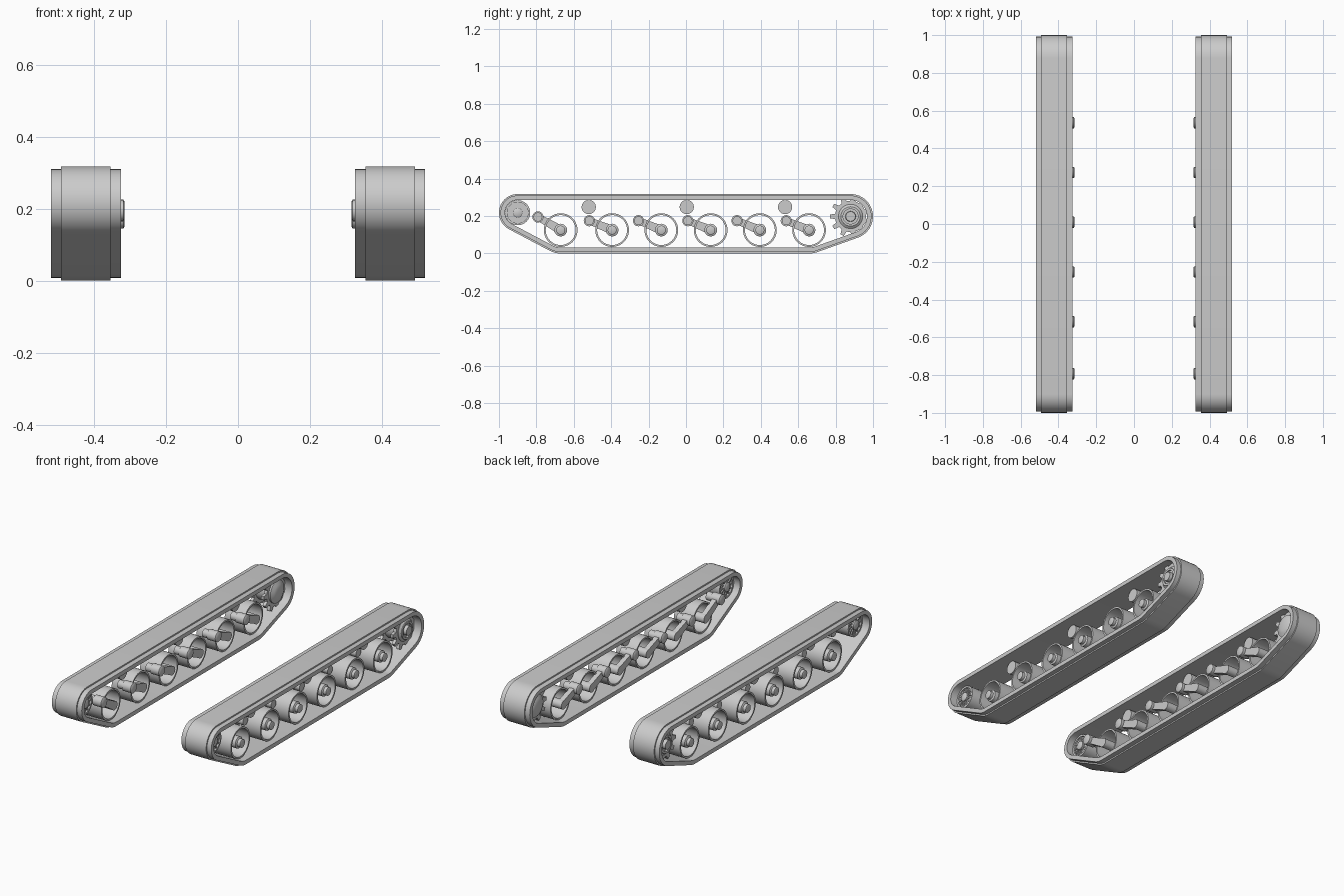
import bpy, bmesh, math
from math import cos, sin, pi

cube = bpy.data.objects.get("Cube")
if cube:
    bpy.data.objects.remove(cube, do_unlink=True)

grey = bpy.data.materials.new("plain grey")
grey.use_nodes = True
grey.diffuse_color = (0.6, 0.6, 0.6, 1)
grey.node_tree.nodes["Principled BSDF"].inputs["Base Color"].default_value = (0.6, 0.6, 0.6, 1)


def loft(name, rings, closed=False):
    """Skin a row of equal rings, mirrored to the other side of the model."""
    bm = bmesh.new()
    rows = [[bm.verts.new(p) for p in ring] for ring in rings]
    n = len(rows[0])
    pairs = list(zip(rows, rows[1:]))
    if closed:
        pairs.append((rows[-1], rows[0]))
    for a, b in pairs:
        for i in range(n):
            j = (i + 1) % n
            bm.faces.new((a[i], a[j], b[j], b[i]))
    if not closed:
        bm.faces.new(rows[0])
        bm.faces.new(rows[-1])
    bmesh.ops.recalc_face_normals(bm, faces=bm.faces)
    mesh = bpy.data.meshes.new(name)
    bm.to_mesh(mesh)
    bm.free()
    mesh.materials.append(grey)
    obj = bpy.data.objects.new(name, mesh)
    bpy.context.collection.objects.link(obj)
    bpy.ops.object.select_all(action='DESELECT')
    obj.select_set(True)
    bpy.context.view_layer.objects.active = obj
    bpy.ops.object.shade_smooth_by_angle(angle=math.radians(35))
    obj.modifiers.new("other side", 'MIRROR')
    return obj


def lathe(name, y, z, profile, closed=False, n=32):
    """Turn (x, radius) points around a sideways axle."""
    rings = [[(x, y + r * cos(2 * pi * k / n), z + r * sin(2 * pi * k / n))
              for k in range(n)] for x, r in profile]
    return loft(name, rings, closed)


def prism(name, outline, x0, x1):
    return loft(name, [[(x, y, z) for y, z in outline] for x in (x0, x1)])


def belt(circles, off=0.0, steps=14):
    """Outline of a belt stretched around circles given counter-clockwise."""
    count = len(circles)
    angles = []
    for i in range(count):
        y0, z0, r0 = circles[i]
        y1, z1, r1 = circles[(i + 1) % count]
        dy, dz = y1 - y0, z1 - z0
        angles.append(math.atan2(dz, dy) - math.acos((r0 - r1) / math.hypot(dy, dz)))
    points = []
    for i, (y, z, r) in enumerate(circles):
        start = angles[i - 1]
        sweep = (angles[i] - start) % (2 * pi)
        for k in range(steps + 1):
            a = start + sweep * k / steps
            points.append((y + (r + off) * cos(a), z + (r + off) * sin(a)))
    return points


# Track loop: thick centre band with a thinner rim on each edge
IDLER = (-0.9, 0.218)
SPROCKET = (0.88, 0.198)
path = [(-0.67, 0.125, 0.125), (0.66, 0.125, 0.125), (*SPROCKET, 0.12), (*IDLER, 0.1)]
section = [(0.325, -0.032), (0.325, -0.008), (0.355, -0.008), (0.355, 0),
           (0.492, 0), (0.492, -0.008), (0.52, -0.008), (0.52, -0.032)]
loft("track_loop", [[(x, y, z) for y, z in belt(path, off)] for x, off in section], True)

# Road wheels: open rim, stepped hub, swing arm and pivot
for i, y in enumerate((-0.67, -0.395, -0.132, 0.132, 0.395, 0.658)):
    z = 0.125
    py, pz = y - 0.122, 0.195 if i == 0 else 0.175
    tag = f"_{i + 1}"
    lathe("wheel_rim" + tag, y, z,
          [(0.36, 0.08), (0.36, 0.09), (0.485, 0.09), (0.485, 0.08)], True, 40)
    lathe("wheel_hub" + tag, y, z,
          [(0.335, 0.026), (0.44, 0.026), (0.44, 0.034), (0.475, 0.034),
           (0.48, 0.024), (0.498, 0.024), (0.5, 0.02)], n=20)
    prism("swing_arm" + tag, belt([(y, z, 0.024), (py, pz, 0.018)], steps=10), 0.335, 0.365)
    lathe("arm_pivot" + tag, py, pz,
          [(0.315, 0.024), (0.319, 0.03), (0.375, 0.03), (0.375, 0.024), (0.41, 0.024)], n=20)

# Return rollers under the top run
for i, y in enumerate((-0.52, 0.004, 0.53)):
    lathe(f"return_roller_{i + 1}", y, 0.248, [(0.385, 0.038), (0.455, 0.038)])

# Idler: disc with raised rim, hub and spokes
iy, iz = IDLER
lathe("idler_disc", iy, iz, [(0.375, 0.06), (0.465, 0.06)])
lathe("idler_rim", iy, iz, [(0.365, 0.056), (0.365, 0.067), (0.475, 0.067), (0.475, 0.056)], True)
lathe("idler_hub", iy, iz, [(0.355, 0.018), (0.36, 0.026), (0.48, 0.026), (0.485, 0.018)])
for k in range(12):
    a = 2 * pi * k / 12
    quad = [(iy + r * cos(a) - w * sin(a), iz + r * sin(a) + w * cos(a))
            for r, w in ((0.02, 0.003), (0.02, -0.003), (0.06, -0.005), (0.06, 0.005))]
    prism(f"idler_spoke_{k + 1}", quad, 0.368, 0.472)

# Drive sprocket: two toothed plates on a stepped drum
sy, sz = SPROCKET
TEETH = 11
outline = []
for k in range(TEETH):
    for part, r in ((-0.3, 0.084), (-0.16, 0.11), (0.16, 0.11), (0.3, 0.084)):
        a = pi + 2 * pi * (k + part) / TEETH
        # Keep the teeth just inside the track
        r = min(r, 0.11 if cos(a) < -0.3 else 0.092)
        outline.append((sy + r * cos(a), sz + r * sin(a)))
for label, x in (("inner", 0.37), ("outer", 0.455)):
    prism(f"sprocket_{label}_teeth", outline, x, x + 0.018)
lathe("sprocket_drum", sy, sz,
      [(0.345, 0.03), (0.35, 0.045), (0.36, 0.065), (0.475, 0.065), (0.485, 0.052),
       (0.49, 0.052), (0.49, 0.04), (0.48, 0.04), (0.48, 0.028), (0.5, 0.026), (0.5, 0.012)])
